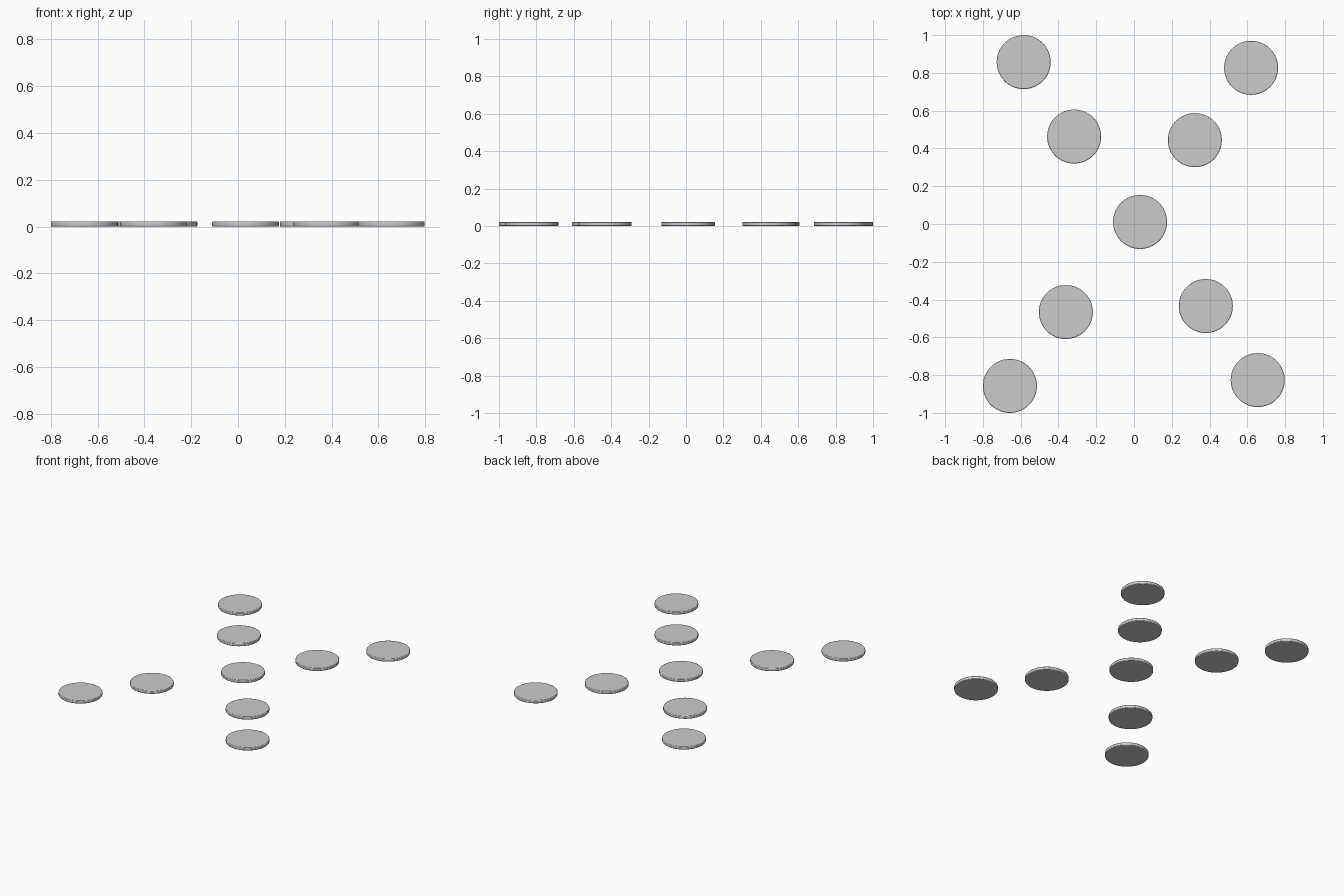
import bpy

if "Cube" in bpy.data.objects:
    bpy.data.objects.remove(bpy.data.objects["Cube"])

RADIUS, HEIGHT = 0.143, 0.022

# Disc centres, laid out as an uneven X
CENTRES = [
    (-0.584, 0.857), (0.62, 0.827),
    (-0.317, 0.463), (0.322, 0.444),
    (0.032, 0.011),
    (-0.361, -0.466), (0.38, -0.434),
    (-0.657, -0.857), (0.655, -0.826),
]


def add_disc(name, x, y):
    """Thin round disc with a softened rim, resting on z = 0."""
    bpy.ops.mesh.primitive_cylinder_add(
        vertices=64, radius=RADIUS, depth=HEIGHT, location=(x, y, HEIGHT / 2))
    disc = bpy.context.object
    disc.name = name
    bpy.ops.object.shade_smooth_by_angle()
    bevel = disc.modifiers.new("rim_bevel", 'BEVEL')
    bevel.width = 0.004
    bevel.segments = 2
    bevel.limit_method = 'ANGLE'
    return disc


# Nine discs
for i, (x, y) in enumerate(CENTRES, 1):
    add_disc(f"disc_{i}", x, y)
